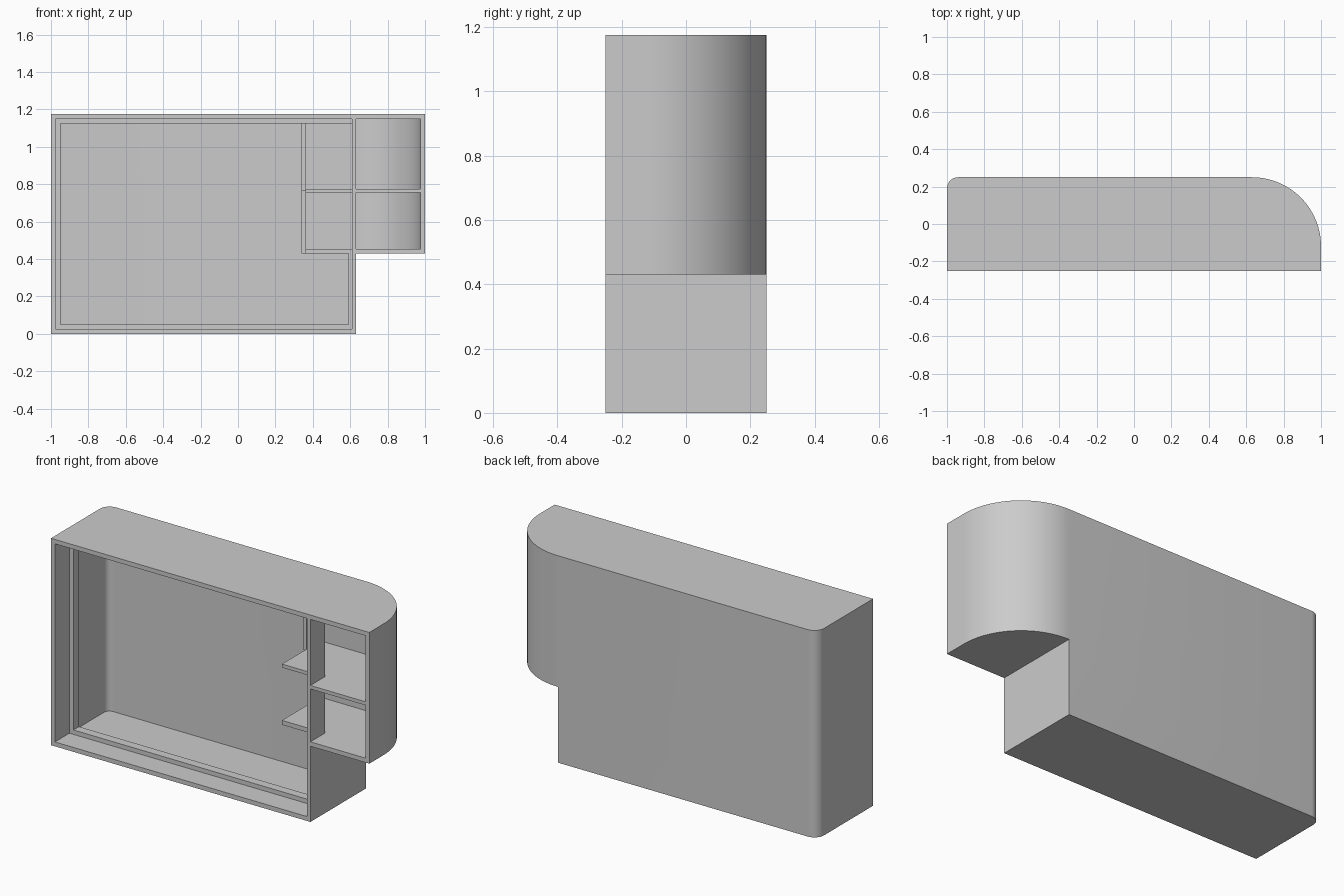
import bpy, bmesh
from math import cos, sin, radians

old = bpy.data.objects.get("Cube")
if old:
    bpy.data.objects.remove(old, do_unlink=True)

grey = bpy.data.materials.new("light_grey")
grey.use_nodes = True
grey.diffuse_color = (0.6, 0.6, 0.6, 1)
grey.node_tree.nodes["Principled BSDF"].inputs["Base Color"].default_value = (0.6, 0.6, 0.6, 1)

FRONT, BACK, WALL, TOP = -0.25, 0.25, 0.025, 1.175
POST_L, POST_R, SHELF_L, STEP = 0.61, 0.63, 0.36, 0.43
REBATE = -0.12
BEND = 0.37


def arc(cx, cy, r, start, end, n):
    angles = [radians(start + (end - start) * i / n) for i in range(n + 1)]
    return [(cx + r * cos(a), cy + r * sin(a)) for a in angles]


def prism(name, outline, z0, z1):
    """Extrude a plan outline from z0 to z1."""
    bm = bmesh.new()
    base = bm.faces.new([bm.verts.new((x, y, z0)) for x, y in outline])
    out = bmesh.ops.extrude_face_region(bm, geom=[base])
    verts = [v for v in out["geom"] if isinstance(v, bmesh.types.BMVert)]
    bmesh.ops.translate(bm, verts=verts, vec=(0, 0, z1 - z0))
    bmesh.ops.recalc_face_normals(bm, faces=bm.faces[:])
    mesh = bpy.data.meshes.new(name)
    bm.to_mesh(mesh)
    bm.free()
    mesh.materials.append(grey)
    obj = bpy.data.objects.new(name, mesh)
    bpy.context.collection.objects.link(obj)
    return obj


def box(name, x0, x1, y0, y1, z0, z1):
    return prism(name, [(x0, y0), (x1, y0), (x1, y1), (x0, y1)], z0, z1)


def activate(obj):
    bpy.ops.object.select_all(action="DESELECT")
    obj.select_set(True)
    bpy.context.view_layer.objects.active = obj


def combine(target, other, operation):
    other.hide_render = True
    activate(target)
    mod = target.modifiers.new(operation, "BOOLEAN")
    mod.operation, mod.object, mod.solver = operation, other, "EXACT"
    bpy.ops.object.modifier_apply(modifier=mod.name)
    bpy.data.objects.remove(other, do_unlink=True)


def smooth(obj):
    activate(obj)
    bpy.ops.object.shade_smooth_by_angle(angle=radians(30))


def left_corner(inset):
    """Small rounded rear corner, running from the side to the back."""
    return arc(-0.94, BACK - 0.06, 0.06 - inset, 180, 90, 8)


def right_bend(inset):
    """Large quarter-round rear corner, running from the back to the side."""
    return arc(POST_R, BACK - BEND, BEND - inset, 90, 0, 32)


# Outer shell: wide tall body plus the raised rounded end
shell = prism("cabinet_shell", [(-1, FRONT)] + left_corner(0) + right_bend(0)
              + [(1, FRONT)], STEP, TOP)
lower = prism("lower_body", [(-1, FRONT)] + left_corner(0)
              + [(POST_R, BACK), (POST_R, FRONT)], 0, STEP)
combine(shell, lower, "UNION")

# Hollow it from the front
main_room = prism("main_cavity", [(WALL - 1, FRONT - 0.1)] + left_corner(WALL)
                  + [(POST_L, BACK - WALL), (POST_L, FRONT - 0.1)], WALL, TOP - WALL)
combine(shell, main_room, "DIFFERENCE")
end_room = prism("end_cavity", [(0.5, FRONT - 0.1), (0.5, BACK - WALL)] + right_bend(WALL)
                 + [(1 - WALL, FRONT - 0.1)], STEP + WALL, TOP - WALL)
combine(shell, end_room, "DIFFERENCE")
smooth(shell)

# Front post between the main room and the end shelves
box("front_post", POST_L, POST_R, FRONT, REBATE, STEP + WALL, TOP - WALL)

# Shelves reach behind the post into the main room
shelf = prism("middle_shelf", [(SHELF_L, BACK - WALL), (SHELF_L, REBATE), (POST_R, REBATE),
              (POST_R, FRONT), (1 - WALL, FRONT)] + right_bend(WALL)[::-1], 0.755, 0.775)
smooth(shelf)
box("lower_shelf", SHELF_L, POST_L, REBATE, BACK - WALL, STEP, STEP + WALL)

# Narrow upright strips at the rear ends of the shelves
box("upper_rear_upright", SHELF_L - 0.02, SHELF_L, 0.1, BACK - WALL, 0.765, TOP - WALL)
box("lower_rear_upright", SHELF_L - 0.02, SHELF_L, 0.15, BACK - WALL, STEP, 0.765)

# Raised stop rails around the inside of the main room
r0, r1 = REBATE, -0.07
left, low, high = WALL - 1, WALL, TOP - WALL
box("left_stop_rail", left, left + WALL, r0, r1, low, high)
box("bottom_stop_rail", left + WALL, POST_L, r0, r1, low, low + WALL)
box("top_stop_rail", left + WALL, POST_L, r0, r1, high - WALL, high)
box("right_stop_rail", POST_L - 0.02, POST_L, r0, r1, low + WALL, STEP)
